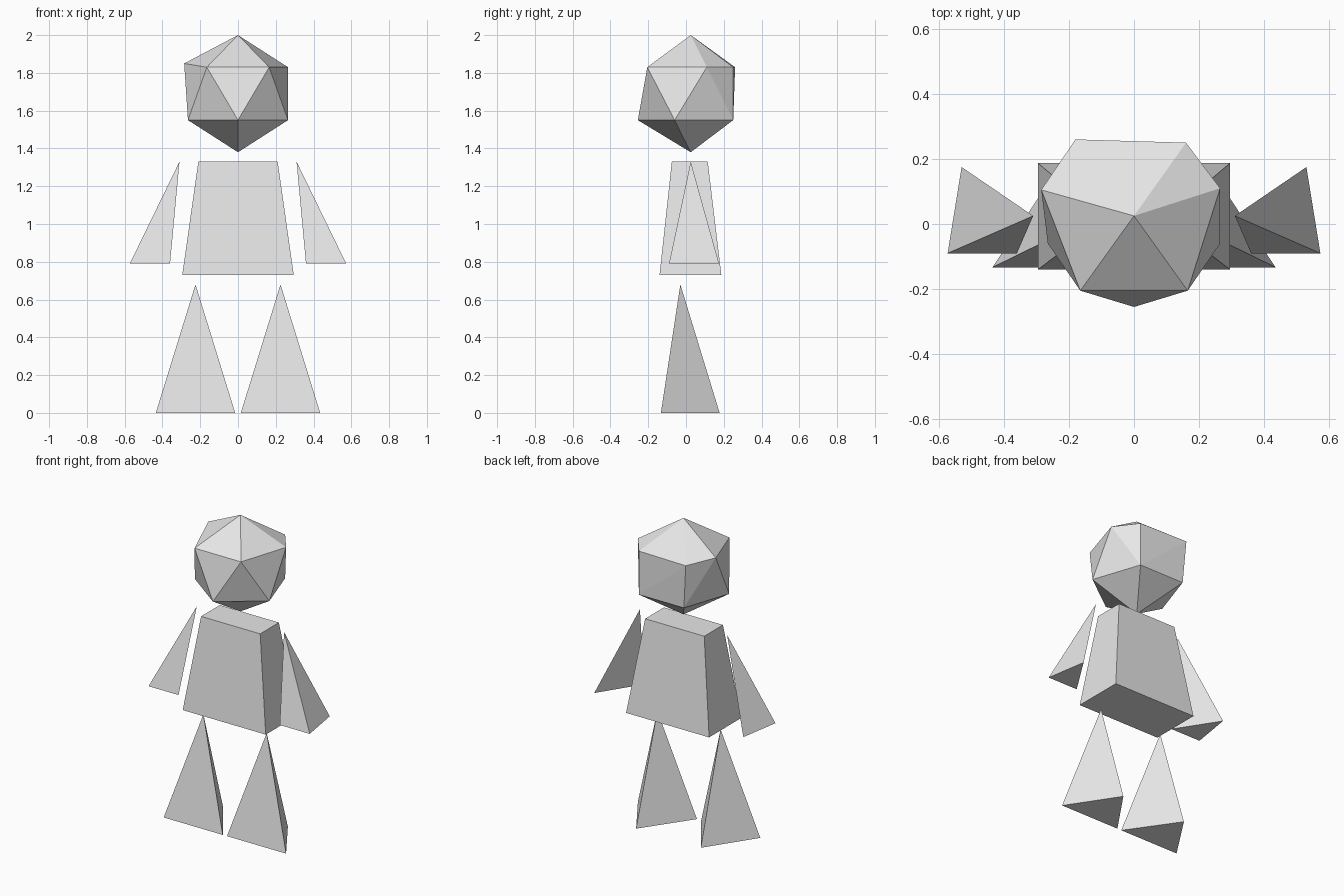
import bpy, bmesh, math

if "Cube" in bpy.data.objects:
    bpy.data.objects.remove(bpy.data.objects["Cube"])

grey = bpy.data.materials.new("light_grey")
grey.diffuse_color = (0.8, 0.8, 0.8, 1)
grey.use_nodes = True
grey.node_tree.nodes["Principled BSDF"].inputs["Base Color"].default_value = grey.diffuse_color


def hull_part(name, points):
    """Flat-faced solid wrapped around a few corner points."""
    bm = bmesh.new()
    for p in points:
        bm.verts.new(p)
    bmesh.ops.convex_hull(bm, input=bm.verts[:])
    bmesh.ops.dissolve_limit(bm, angle_limit=math.radians(1),
                             verts=bm.verts[:], edges=bm.edges[:])
    bmesh.ops.recalc_face_normals(bm, faces=bm.faces[:])
    mesh = bpy.data.meshes.new(name)
    bm.to_mesh(mesh)
    bm.free()
    mesh.materials.append(grey)
    obj = bpy.data.objects.new(name, mesh)
    bpy.context.collection.objects.link(obj)
    return obj


# Head: twenty-sided ball with a flattened back
upper = [(-0.165, -0.205), (0.165, -0.205), (0.265, 0.11),
         (0.16, 0.25), (-0.18, 0.26)]
lower = [(0, -0.255), (0.265, -0.06), (0.16, 0.25), (-0.16, 0.25), (-0.265, -0.06)]
hull_part("head", [(0, 0.025, 2.0), (0, 0.025, 1.38), (-0.285, 0.105, 1.85)]
          + [(x, y, 1.83) for x, y in upper]
          + [(x, y, 1.55) for x, y in lower])

# Torso: tapered block
hull_part("torso", [(s * w, y, z)
                    for w, z, ys in ((0.295, 0.73, (-0.14, 0.187)),
                                     (0.21, 1.33, (-0.075, 0.115)))
                    for s in (-1, 1) for y in ys])

# Arms and legs: three-sided pyramids, mirrored left and right
arm = [(0.31, 0.025, 1.33), (0.36, -0.09, 0.79), (0.573, -0.09, 0.79), (0.53, 0.175, 0.79)]
leg = [(0.225, -0.03, 0.68), (0.015, -0.133, 0), (0.435, -0.133, 0), (0.23, 0.178, 0)]
for side, s in (("left", -1), ("right", 1)):
    for limb, pts in (("arm", arm), ("leg", leg)):
        hull_part(f"{side}_{limb}", [(s * x, y, z) for x, y, z in pts])
